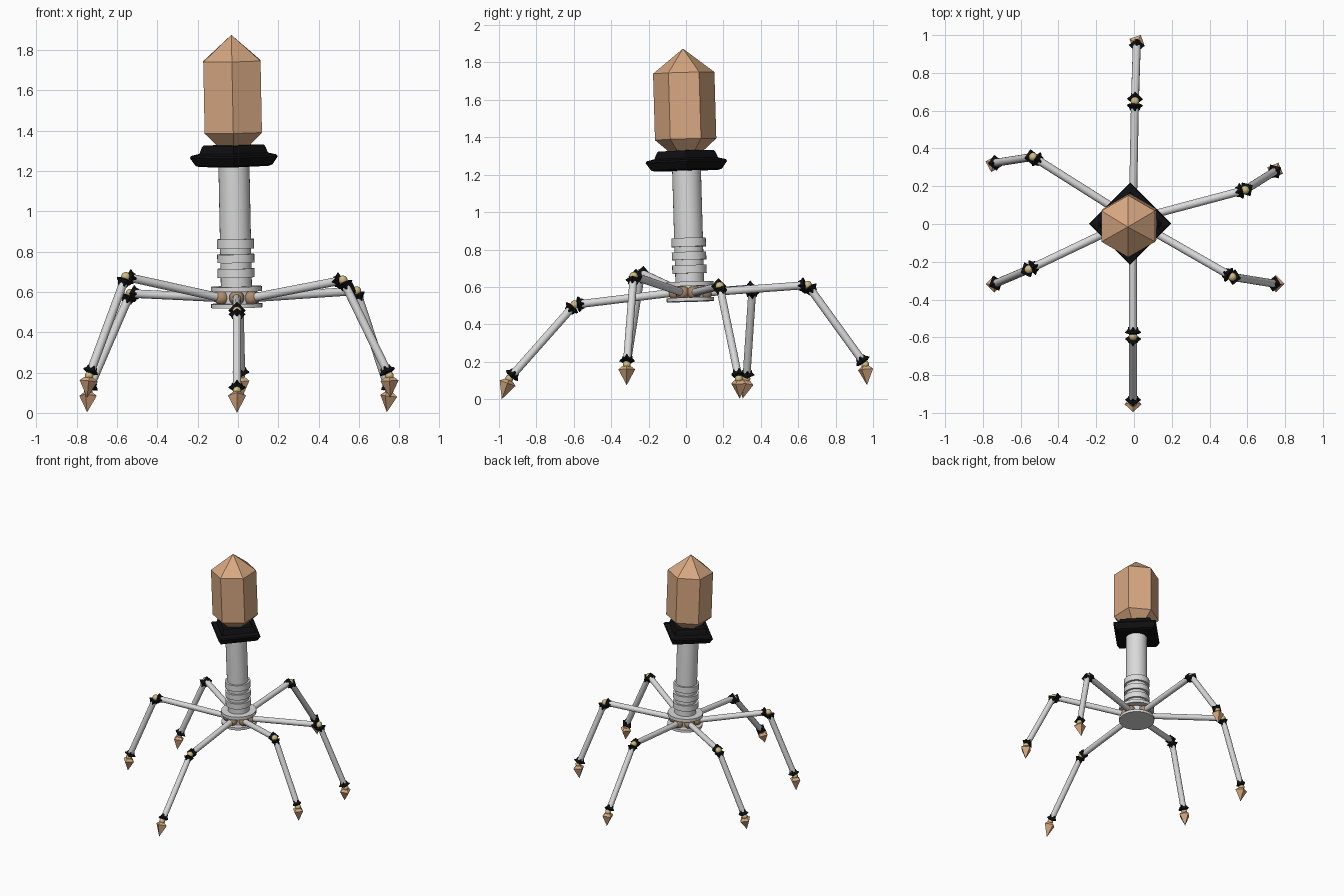
import bpy, bmesh, math
from mathutils import Vector, Matrix

cube = bpy.data.objects.get("Cube")
if cube:
    bpy.data.objects.remove(cube)


def material(name, rgb, rough=0.6):
    m = bpy.data.materials.new(name)
    m.use_nodes = True
    m.diffuse_color = (*rgb, 1)
    bsdf = m.node_tree.nodes["Principled BSDF"]
    bsdf.inputs["Base Color"].default_value = (*rgb, 1)
    bsdf.inputs["Roughness"].default_value = rough
    return m


TAN = material("tan shell", (0.68, 0.39, 0.22))
BROWN = material("brown joint", (0.42, 0.26, 0.15))
YELLOW = material("pale yellow joint", (0.62, 0.50, 0.22))
WHITE = material("white tube", (0.70, 0.70, 0.70))
BLACK = material("black collar", (0.005, 0.005, 0.006))


def finish(bm, name, mat, smooth):
    bmesh.ops.recalc_face_normals(bm, faces=bm.faces)
    mesh = bpy.data.meshes.new(name)
    bm.to_mesh(mesh)
    bm.free()
    mesh.materials.append(mat)
    obj = bpy.data.objects.new(name, mesh)
    bpy.context.collection.objects.link(obj)
    if smooth:
        bpy.ops.object.select_all(action='DESELECT')
        obj.select_set(True)
        bpy.context.view_layer.objects.active = obj
        bpy.ops.object.shade_smooth_by_angle(angle=math.radians(35))
    return obj


def turned(name, profile, sides, frame, mat, turn=0.0):
    """Sweep (radius, height) points around the frame's z axis."""
    bm = bmesh.new()
    rings = []
    for r, h in profile:
        count = 1 if r == 0 else sides
        rings.append([bm.verts.new(frame @ Vector((
            r * math.cos(turn + math.tau * i / sides),
            r * math.sin(turn + math.tau * i / sides), h))) for i in range(count)])
    for a, b in zip(rings, rings[1:]):
        for i in range(sides):
            corners = [a[i % len(a)], a[(i + 1) % len(a)],
                       b[(i + 1) % len(b)], b[i % len(b)]]
            bm.faces.new(list(dict.fromkeys(corners)))
    for ring in (rings[0], rings[-1]):
        if len(ring) > 1:
            bm.faces.new(ring)
    return finish(bm, name, mat, sides > 8)


def ball(name, centre, radius, mat):
    bm = bmesh.new()
    bmesh.ops.create_uvsphere(bm, u_segments=20, v_segments=12, radius=radius,
                              matrix=Matrix.Translation(centre))
    return finish(bm, name, mat, True)


def aim(start, end):
    d = end - start
    return Matrix.Translation(start) @ d.to_track_quat('Z', 'Y').to_matrix().to_4x4()


# Body: every part sits on one slightly leaning axis
base = Vector((-0.007, 0.022, 0.57))
apex = Vector((-0.033, -0.016, 1.875))
lean = Vector((0, 0, 1)).rotation_difference(apex - base)
body = Matrix.Translation(base) @ lean.to_matrix().to_4x4() @ Matrix.Translation((0, 0, -base.z))


def cylinder(name, radius, low, high):
    turned(name, [(radius, low), (radius, high)], 32, body, WHITE)


cylinder("tail_tube", 0.077, 0.54, 1.24)
cylinder("base_lower_disc", 0.127, 0.522, 0.542)
cylinder("base_upper_disc", 0.127, 0.603, 0.627)
for i, (low, high) in enumerate([(0.815, 0.862), (0.745, 0.787), (0.672, 0.716)]):
    cylinder(f"tail_ring_{i + 1}", 0.092, low, high)

turned("neck_collar", [(0.17, 1.222), (0.19, 1.228), (0.218, 1.268), (0.212, 1.278),
                       (0.17, 1.288), (0.158, 1.318), (0.15, 1.328), (0.08, 1.33)],
       4, body, BLACK)
turned("head_shell", [(0.085, 1.32), (0.164, 1.39), (0.164, 1.745), (0, 1.875)],
       6, body, TAN, math.pi / 6)

# Legs: knee, ankle and foot tip positions
LEGS = {
    "front": ((-0.005, -0.595, 0.505), (-0.005, -0.945, 0.11), (-0.005, -0.985, 0.0)),
    "back": ((0.005, 0.65, 0.61), (0.015, 0.958, 0.185), (0.02, 0.968, 0.075)),
    "left_front": ((0.52, -0.28, 0.658), (0.75, -0.317, 0.185), (0.755, -0.317, 0.075)),
    "left_back": ((0.588, 0.18, 0.605), (0.75, 0.282, 0.11), (0.738, 0.287, 0.003)),
    "right_back": ((-0.534, 0.355, 0.592), (-0.742, 0.323, 0.11), (-0.748, 0.303, 0.003)),
    "right_front": ((-0.557, -0.24, 0.675), (-0.738, -0.317, 0.185), (-0.748, -0.317, 0.075)),
}
ROD = 0.021
CUFF = [(0.026, 0.012), (0.043, 0.02), (0.038, 0.028), (0.03, 0.034), (0.025, 0.05)]


def cuff(name, joint, toward):
    turned(name, CUFF, 4, aim(joint, toward), BLACK)


def rod(name, start, end):
    length = (end - start).length
    turned(name, [(ROD, 0.02), (ROD, length - 0.02)], 16, aim(start, end), WHITE)


for side, points in LEGS.items():
    knee, ankle, tip = (Vector(p) for p in points)
    outward = Vector((knee.x - base.x, knee.y - base.y, 0)).normalized()
    hip = base + outward * 0.083
    ball(f"{side}_hip_ball", hip, 0.037, BROWN)
    rod(f"{side}_upper_leg", hip, knee)
    cuff(f"{side}_knee_cuff_upper", knee, hip)
    ball(f"{side}_knee_ball", knee, 0.023, YELLOW)
    cuff(f"{side}_knee_cuff_lower", knee, ankle)
    rod(f"{side}_lower_leg", knee, ankle)
    cuff(f"{side}_ankle_cuff", ankle, knee)
    ball(f"{side}_ankle_ball", ankle, 0.021, YELLOW)
    length = (tip - ankle).length
    turned(f"{side}_foot_spike", [(0.022, 0.008), (0.045, 0.026), (0, length)],
           4, aim(ankle, tip), TAN)
